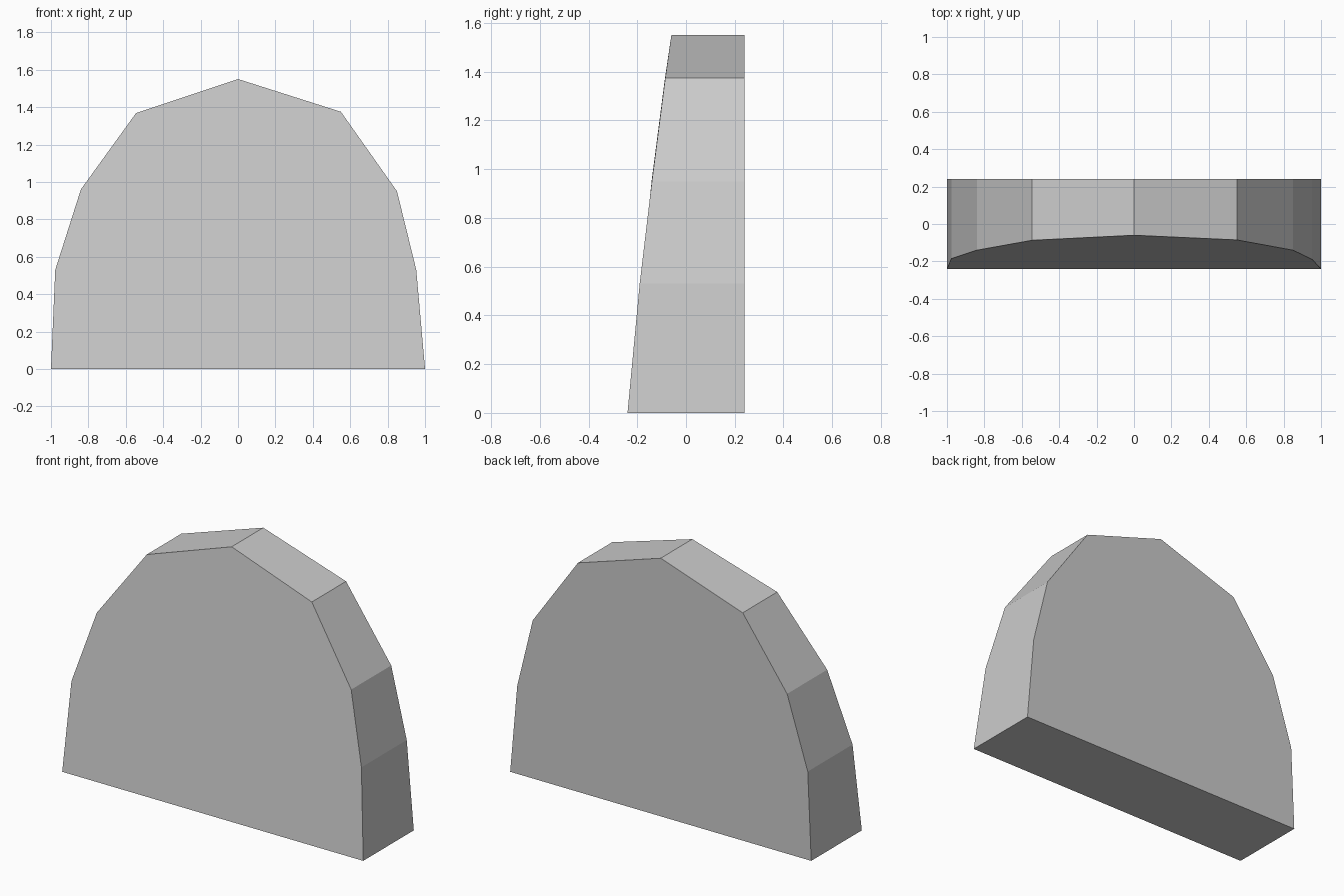
import bpy
import bmesh

cube = bpy.data.objects.get("Cube")
if cube:
    bpy.data.objects.remove(cube, do_unlink=True)

# Single grey stone colour
GREY = (0.6, 0.6, 0.6, 1.0)
stone = bpy.data.materials.new("stone grey")
stone.use_nodes = True
stone.diffuse_color = GREY
stone.node_tree.nodes["Principled BSDF"].inputs["Base Color"].default_value = GREY

# Arched outline (x, z) with the depth of the leaning front face
BACK = 0.24
outline = [(-1, 0, -0.24), (1, 0, -0.24), (0.953, 0.53, -0.19),
           (0.85, 0.95, -0.14), (0.55, 1.375, -0.085), (0, 1.55, -0.06),
           (-0.545, 1.368, -0.087), (-0.84, 0.96, -0.14), (-0.977, 0.53, -0.185)]

# Slab: front and back caps joined by a band of side faces
bm = bmesh.new()
front = [bm.verts.new((x, y, z)) for x, z, y in outline]
back = [bm.verts.new((x, BACK, z)) for x, z, y in outline]
bm.faces.new(front)
bm.faces.new(reversed(back))
for i in range(len(outline)):
    j = (i + 1) % len(outline)
    bm.faces.new((front[i], back[i], back[j], front[j]))
bmesh.ops.recalc_face_normals(bm, faces=bm.faces)

mesh = bpy.data.meshes.new("arched_slab")
bm.to_mesh(mesh)
bm.free()
mesh.materials.append(stone)
slab = bpy.data.objects.new("arched_slab", mesh)
bpy.context.collection.objects.link(slab)
